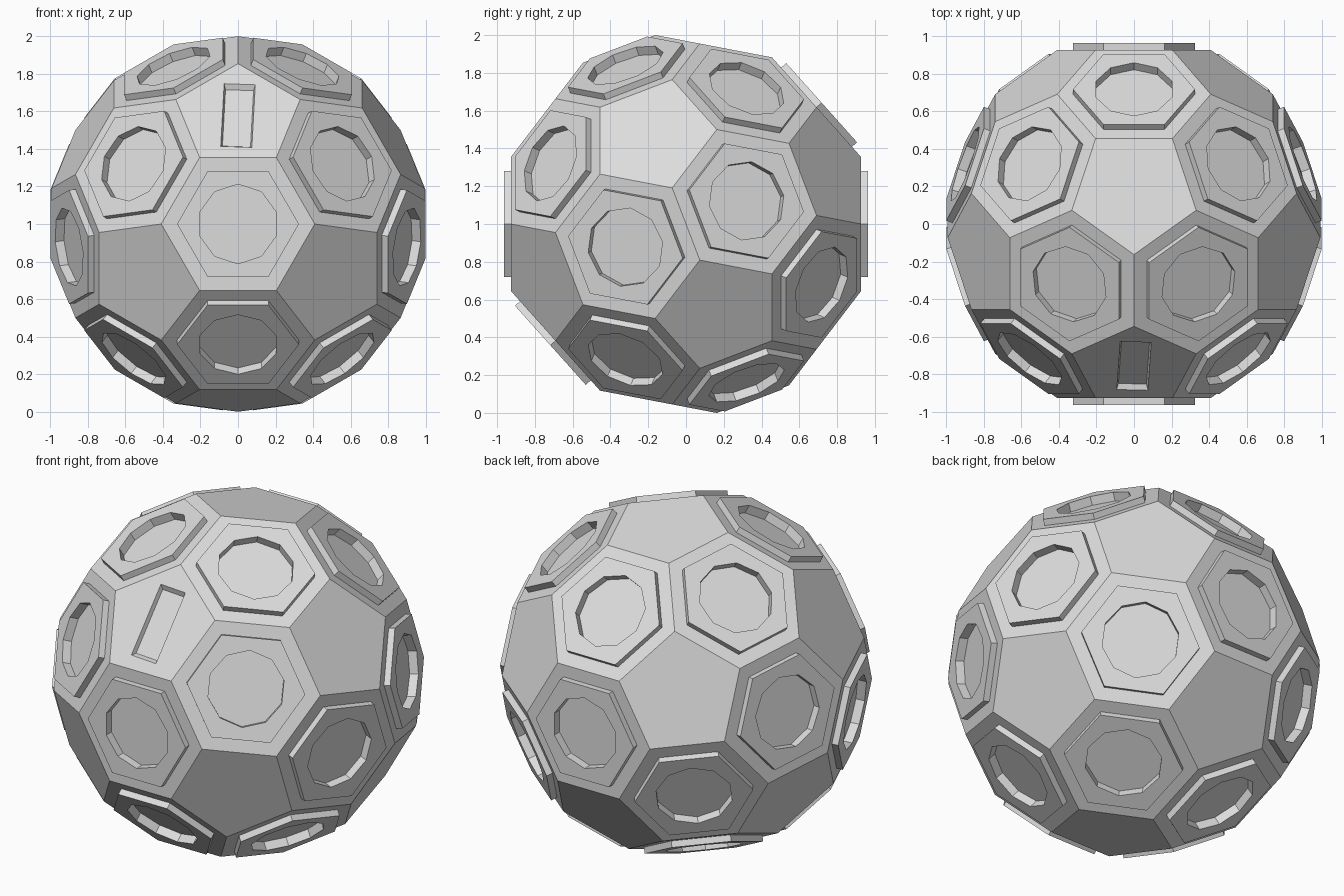
import bpy, bmesh
from math import sin, cos, radians, pi
from mathutils import Vector

cube = bpy.data.objects.get("Cube")
if cube:
    bpy.data.objects.remove(cube)

EDGE = 0.409            # edge length of the ball's faces
CENTRE = Vector((0, 0, 1))

grey = bpy.data.materials.new("light_grey")
grey.use_nodes = True
grey.diffuse_color = (0.72, 0.72, 0.72, 1)
grey.node_tree.nodes["Principled BSDF"].inputs["Base Color"].default_value = grey.diffuse_color


def direction(polar, turn):
    """Unit vector measured from the front axis; turn 0 points up."""
    p, t = radians(polar), radians(turn)
    return Vector((sin(p) * sin(t), -cos(p), sin(p) * cos(t)))


def cut_recess(bm, face, loop, depth, taper=1.0):
    """Replace a flat face by a ring around a sunken polygon."""
    normal = face.normal.copy()
    rim_edges = list(face.edges)
    bmesh.ops.delete(bm, geom=[face], context='FACES_ONLY')
    middle = sum(loop, Vector()) / len(loop)
    top = [bm.verts.new(p) for p in loop]
    low = [bm.verts.new(middle + (p - middle) * taper - normal * depth) for p in loop]
    pairs = [(i, (i + 1) % len(loop)) for i in range(len(loop))]
    hole_edges = [bm.edges.new((top[i], top[j])) for i, j in pairs]
    bmesh.ops.triangle_fill(bm, edges=rim_edges + hole_edges, normal=normal, use_beauty=True)
    for i, j in pairs:
        bm.faces.new((top[i], top[j], low[j], low[i]))
    bm.faces.new(low)


# Ball of pentagons and hexagons: a twenty-sided solid with its corners cut off
half = [direction(37.377, t) for t in (0, 120, 240)]
half += [direction(79.188, t) for t in (60, 180, 300)]
corners = [v * EDGE * 2.8532 for v in half] + [-v * EDGE * 2.8532 for v in half]

bm = bmesh.new()
for a in corners:
    for b in corners:
        if 0 < (a - b).length < EDGE * 3.1:
            bm.verts.new(CENTRE + a.lerp(b, 1 / 3))
bmesh.ops.convex_hull(bm, input=list(bm.verts))
bmesh.ops.dissolve_limit(bm, angle_limit=radians(2), verts=list(bm.verts), edges=list(bm.edges))
bmesh.ops.recalc_face_normals(bm, faces=list(bm.faces))
hexagons = [f for f in bm.faces if len(f.verts) == 6]
slot_face = max((f for f in bm.faces if len(f.verts) == 5), key=lambda f: f.normal.dot(half[0]))

# Raised hexagonal panels
bmesh.ops.inset_individual(bm, faces=hexagons, thickness=0.073, use_even_offset=True)
bmesh.ops.inset_individual(bm, faces=hexagons, thickness=0.0, depth=0.036)
bm.normal_update()

# Round ten-sided dish in every panel
for f in hexagons:
    c, n = f.calc_center_median(), f.normal.copy()
    side = max(f.edges, key=lambda e: (e.verts[0].co + e.verts[1].co).z)
    u = ((side.verts[0].co + side.verts[1].co) / 2 - c).normalized()
    v = n.cross(u)
    ring = [c + (u * cos(k * pi / 5) + v * sin(k * pi / 5)) * 0.212 for k in range(10)]
    cut_recess(bm, f, ring, 0.05)

# Slightly turned slot in the upper front pentagon
c, n = slot_face.calc_center_median(), slot_face.normal.copy()
right = Vector((1, 0, 0))
up = right.cross(-n).normalized()
if up.z < 0:
    up = -up
tilt = radians(2.5)
u, v = up * cos(tilt) + right * sin(tilt), right * cos(tilt) - up * sin(tilt)
slot = [c + u * 0.21 * a + v * 0.083 * b for a, b in ((1, 1), (1, -1), (-1, -1), (-1, 1))]
cut_recess(bm, slot_face, slot, 0.025, 0.9)

bmesh.ops.recalc_face_normals(bm, faces=list(bm.faces))
mesh = bpy.data.meshes.new("panelled_ball")
bm.to_mesh(mesh)
bm.free()
mesh.materials.append(grey)
bpy.context.collection.objects.link(bpy.data.objects.new("panelled_ball", mesh))
